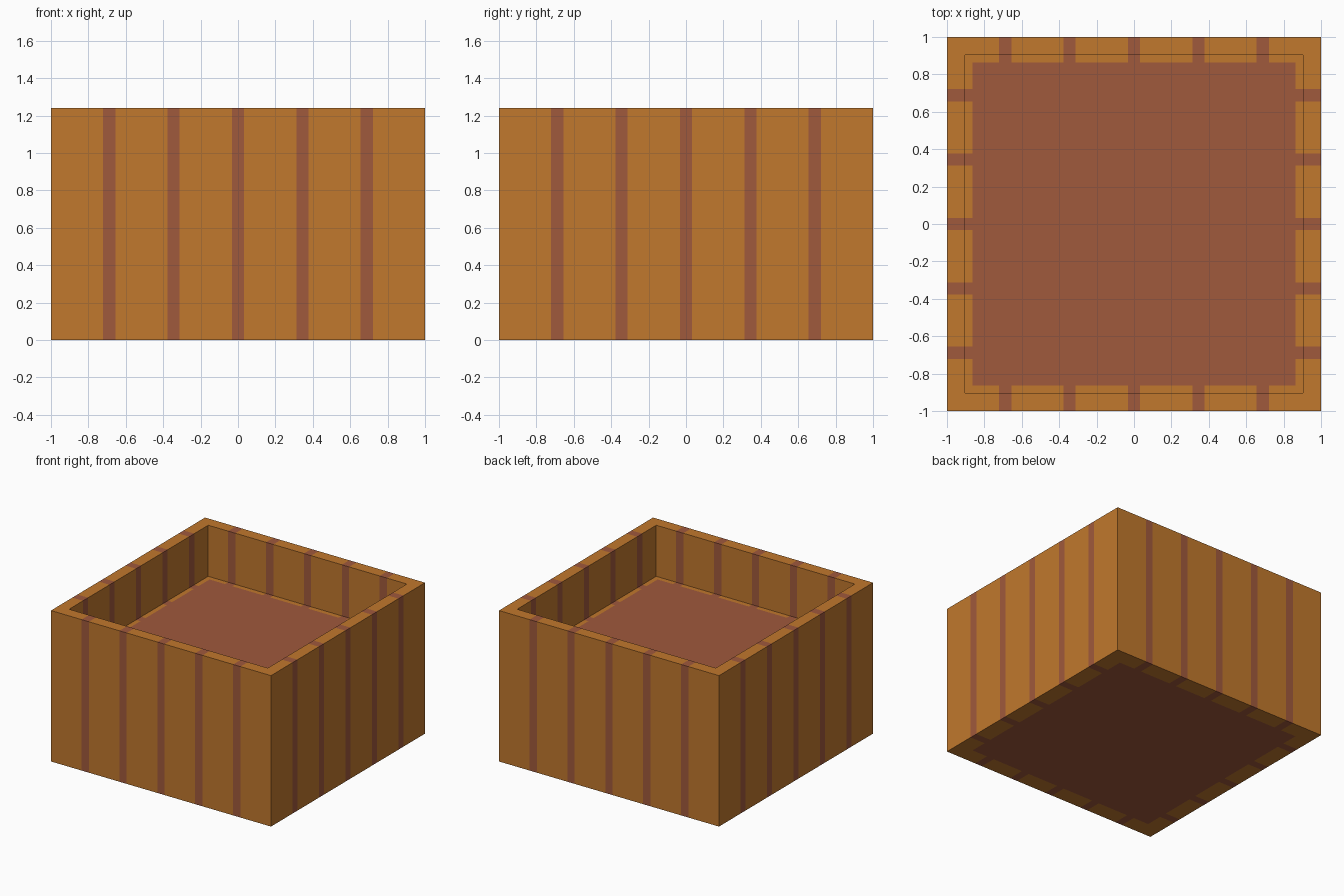
import bpy, bmesh
from mathutils import Matrix, Vector

cube = bpy.data.objects.get("Cube")
if cube:
    bpy.data.objects.remove(cube, do_unlink=True)

HEIGHT, INNER, FLOOR = 1.24, 0.863, 0.82
SPACING, SEAM = 0.3445, 0.066


def make_material(name, color):
    mat = bpy.data.materials.new(name)
    mat.use_nodes = True
    mat.diffuse_color = color
    mat.node_tree.nodes["Principled BSDF"].inputs["Base Color"].default_value = color
    return mat


def is_seam(v):
    return any(abs(v - i * SPACING) < SEAM / 2 for i in range(-2, 3))


# Solid block with the top inset and sunk to form the open tray
bm = bmesh.new()
bmesh.ops.create_cube(bm, size=1, matrix=Matrix.Translation((0, 0, HEIGHT / 2)) @ Matrix.Diagonal((2, 2, HEIGHT, 1)))
bm.normal_update()
top = max(bm.faces, key=lambda f: f.calc_center_median().z)
bmesh.ops.inset_region(bm, faces=[top], thickness=1 - INNER)
sunk = bmesh.ops.extrude_face_region(bm, geom=[top])
floor_verts = [g for g in sunk["geom"] if isinstance(g, bmesh.types.BMVert)]
bmesh.ops.translate(bm, verts=floor_verts, vec=(0, 0, FLOOR - HEIGHT))
if top.is_valid:
    bmesh.ops.delete(bm, geom=[top], context="FACES_ONLY")

# Cut the seams between the planks, and the wall thickness underneath
cuts = [i * SPACING + s * SEAM / 2 for i in range(-2, 3) for s in (-1, 1)] + [-INNER, INNER]
for axis in (Vector((1, 0, 0)), Vector((0, 1, 0))):
    for c in cuts:
        bmesh.ops.bisect_plane(bm, geom=bm.verts[:] + bm.edges[:] + bm.faces[:],
                               dist=1e-5, plane_co=axis * c, plane_no=axis)
bmesh.ops.recalc_face_normals(bm, faces=bm.faces[:])

# Dark seams and base, light planks
for f in bm.faces:
    c = f.calc_center_median()
    on_x, on_y = abs(c.x) > INNER - 0.005, abs(c.y) > INNER - 0.005
    base = not on_x and not on_y
    seam = (on_x and is_seam(c.y)) or (on_y and is_seam(c.x))
    f.material_index = 1 if base or seam else 0

mesh = bpy.data.meshes.new("planter_box")
bm.to_mesh(mesh)
bm.free()
mesh.materials.append(make_material("orange wood", (0.533, 0.188, 0.026, 1)))
mesh.materials.append(make_material("reddish brown", (0.352, 0.1, 0.045, 1)))
box = bpy.data.objects.new("planter_box", mesh)
bpy.context.collection.objects.link(box)
